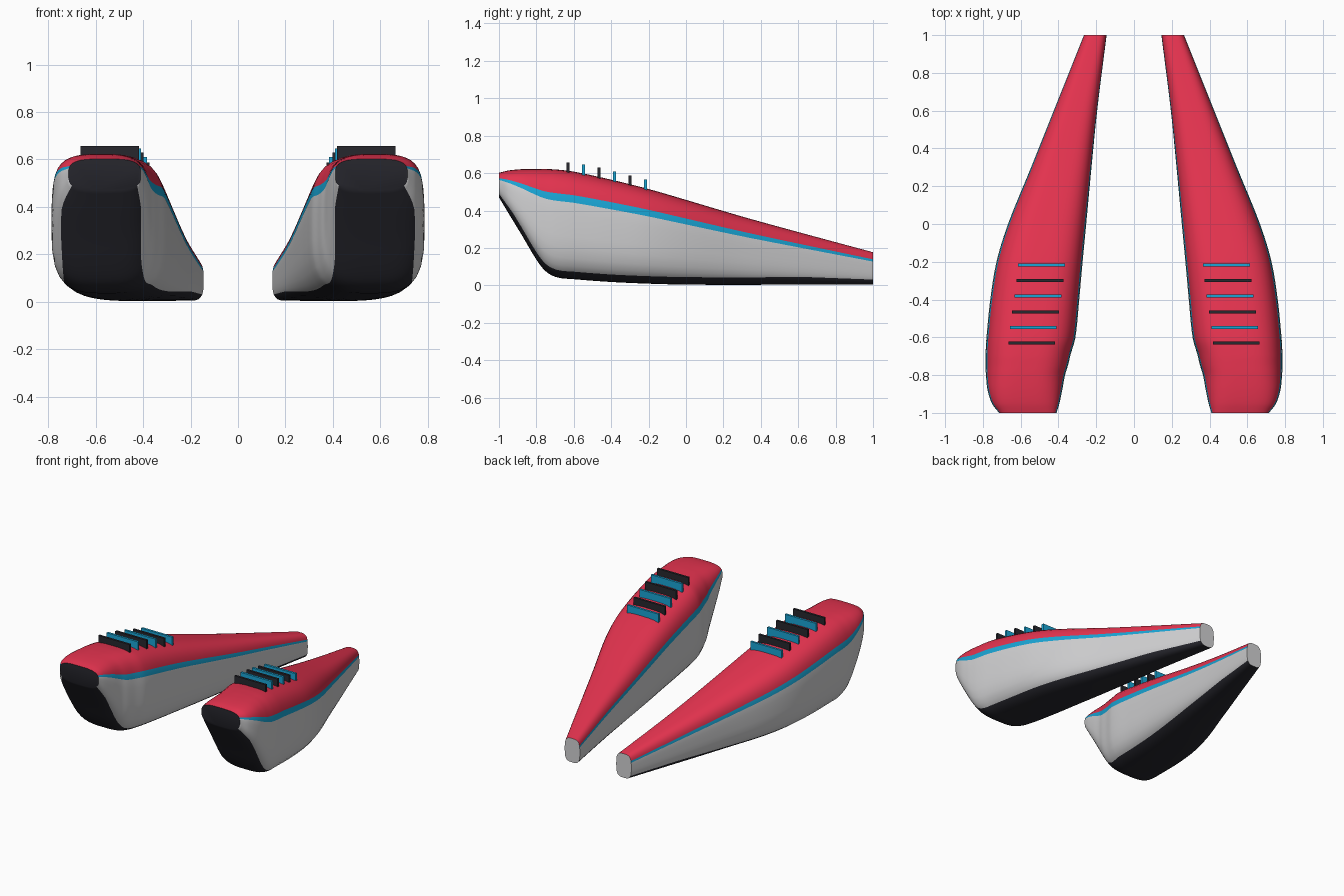
import bpy
import bmesh

cube = bpy.data.objects.get("Cube")
if cube:
    bpy.data.objects.remove(cube, do_unlink=True)


def material(name, color):
    mat = bpy.data.materials.new(name)
    mat.use_nodes = True
    mat.diffuse_color = (*color, 1)
    mat.node_tree.nodes["Principled BSDF"].inputs["Base Color"].default_value = (*color, 1)
    return mat


RED = material("red", (0.78, 0.033, 0.078))
GREY = material("light grey", (0.64, 0.64, 0.65))
BLUE = material("bright blue", (0.01, 0.38, 0.67))
DARK = material("charcoal", (0.02, 0.02, 0.027))
MATS = [GREY, DARK, BLUE, RED]

# Hull stations: y, inner x, outer x, bottom z, top z
STATIONS = [
    (-1.0, .41, .715, .47, .602),
    (-.95, .395, .752, .387, .614),
    (-.88, .38, .775, .272, .621),
    (-.8, .365, .784, .138, .623),
    (-.75, .35, .786, .075, .622),
    (-.69, .335, .786, .043, .619),
    (-.6, .31, .781, .033, .608),
    (-.4, .29, .761, .018, .565),
    (-.2, .272, .728, .009, .515),
    (0, .253, .667, .004, .457),
    (.3, .225, .545, .003, .368),
    (.6, .195, .425, .004, .285),
    (1, .145, .265, .005, .177),
]
# Height fractions of a cross-section, with band limits at sole and stripe
SOLE, STRIPE_LOW, STRIPE_HIGH = .08, .71, .78
LEVELS = [0, .0003, .002, .006, .013, .025, .045, SOLE, .13, .2, .3, .4, .5, .6,
          STRIPE_LOW, STRIPE_HIGH, .84, .89, .93, .96, .98, .991, .997, .9995, 1]
STEPS = 6
ROUND = 3.4


def slope(i, k):
    a, b = STATIONS[max(i - 1, 0)], STATIONS[min(i + 1, len(STATIONS) - 1)]
    return (b[k] - a[k]) / (b[0] - a[0])


def smooth_stations():
    """Hermite interpolation between the hull stations."""
    for i, (a, b) in enumerate(zip(STATIONS, STATIONS[1:])):
        d = b[0] - a[0]
        for s in range(STEPS):
            t = s / STEPS
            row = [a[0] + d * t]
            for k in range(1, 5):
                row.append((2*t**3 - 3*t**2 + 1) * a[k] + (3*t**2 - 2*t**3) * b[k]
                           + d * ((t**3 - 2*t**2 + t) * slope(i, k)
                                  + (t**3 - t**2) * slope(i + 1, k)))
            yield row
    yield STATIONS[-1]


def section(y, x0, x1, z0, z1, side):
    """Rounded-box ring: up the outer side, down the inner side."""
    height = z1 - z0
    sole = min(.15, .04 / height)
    up, down = [], []
    for level in LEVELS:
        if level <= SOLE:
            f = level * sole / SOLE
        else:
            f = sole + (level - SOLE) * (STRIPE_LOW - sole) / (STRIPE_LOW - SOLE) \
                if level < STRIPE_LOW else level
        w = max(0, 1 - abs(2 * f - 1) ** ROUND) ** (1 / ROUND) * (x1 - x0) / 2
        mid, z = (x0 + x1) / 2, z0 + f * height
        up.append((side * (mid + w), y, z))
        down.append((side * (mid - w), y, z))
    return up + down[-2:0:-1]


def band(level):
    if level < SOLE:
        return 1
    if level < STRIPE_LOW:
        return 0
    return 2 if level < STRIPE_HIGH else 3


def finish(bm, name, mats):
    bmesh.ops.recalc_face_normals(bm, faces=bm.faces)
    mesh = bpy.data.meshes.new(name)
    bm.to_mesh(mesh)
    bm.free()
    for mat in mats:
        mesh.materials.append(mat)
    obj = bpy.data.objects.new(name, mesh)
    bpy.context.collection.objects.link(obj)
    return obj


def hull(name, side):
    bm = bmesh.new()
    rings = [[bm.verts.new(p) for p in section(*row, side)] for row in smooth_stations()]
    n, top = len(rings[0]), len(LEVELS) - 1
    for a, b in zip(rings, rings[1:]):
        for i in range(n):
            j = (i + 1) % n
            face = bm.faces.new((a[i], a[j], b[j], b[i]))
            face.material_index = band(LEVELS[i if i < top else n - 1 - i])
    # dark blunt nose, grey cut-off tail
    bm.faces.new(rings[0]).material_index = 1
    bm.faces.new(rings[-1]).material_index = 0
    obj = finish(bm, name, MATS)
    bpy.ops.object.select_all(action='DESELECT')
    obj.select_set(True)
    bpy.context.view_layer.objects.active = obj
    bpy.ops.object.shade_smooth_by_angle(angle=0.8)


# Crosswise plates on the upper: y, centre x, top z
FINS = [(-.63, .541, .657), (-.547, .533, .647), (-.465, .522, .63),
        (-.382, .508, .61), (-.3, .497, .587), (-.217, .49, .566)]


def fin(name, side, y, x, z, mat):
    bm = bmesh.new()
    bmesh.ops.create_cube(bm, size=1)
    for v in bm.verts:
        v.co = (side * x + v.co.x * .248, y + v.co.y * .016, z - .04 + v.co.z * .08)
    finish(bm, name, [mat])


for label, side in (("left", 1), ("right", -1)):
    hull(label + "_hull", side)
    for i, (y, x, z) in enumerate(FINS):
        fin(f"{label}_lace_bar_{i + 1}", side, y, x, z, BLUE if i % 2 else DARK)
